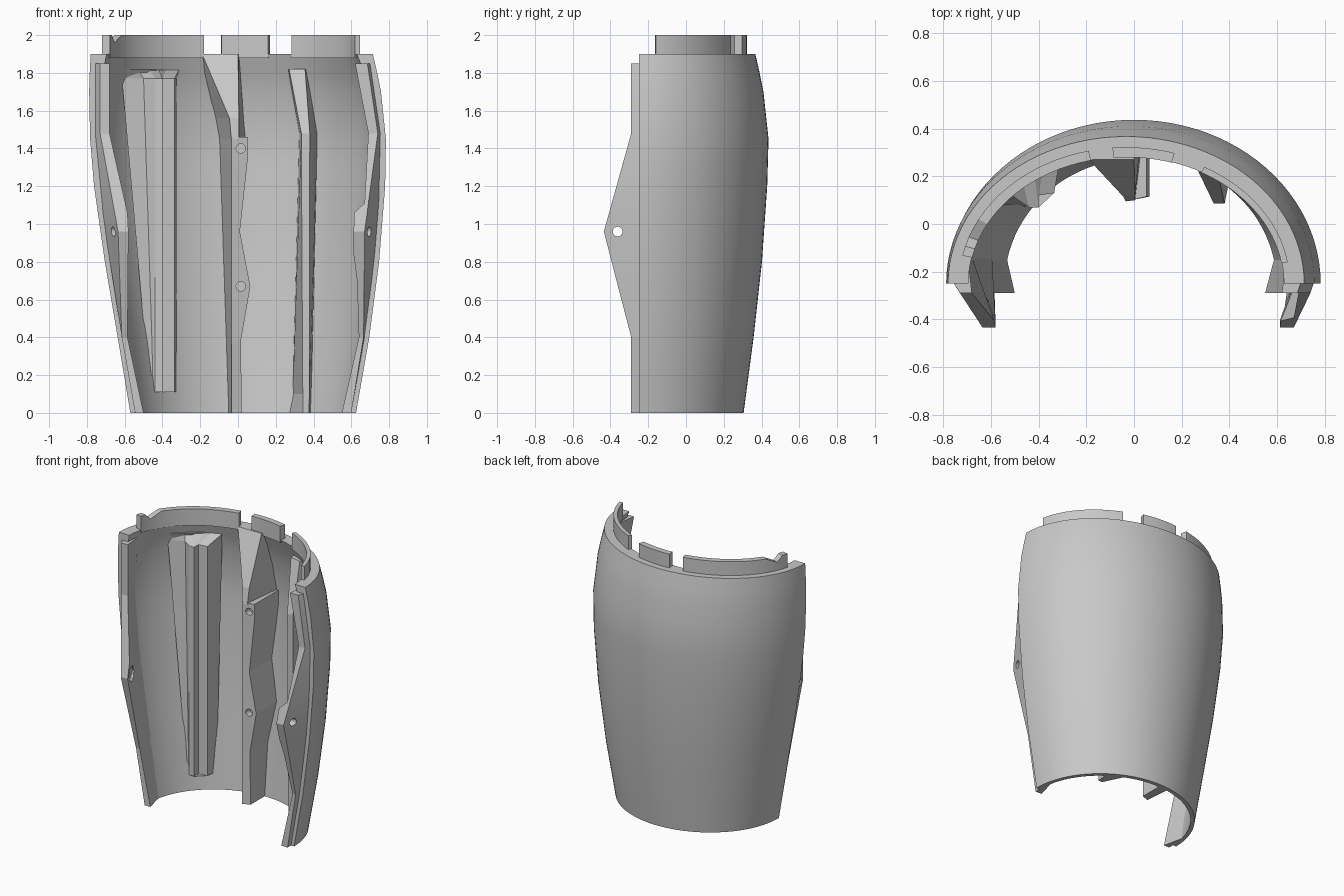
import bpy, bmesh, math
from mathutils import Matrix

if "Cube" in bpy.data.objects:
    bpy.data.objects.remove(bpy.data.objects["Cube"], do_unlink=True)

GREY = (0.58, 0.58, 0.58, 1)
grey = bpy.data.materials.new("plain_grey")
grey.use_nodes = True
grey.diffuse_color = GREY
grey.node_tree.nodes["Principled BSDF"].inputs["Base Color"].default_value = GREY

EDGE_Y = -0.25
# height, right edge x, left edge x, back y, wall thickness
PROFILE = [
    (0.0, -0.57, 0.625, 0.305, 0.028),
    (0.4, -0.637, 0.695, 0.358, 0.035),
    (0.8, -0.705, 0.747, 0.402, 0.04),
    (1.2, -0.762, 0.779, 0.43, 0.045),
    (1.45, -0.783, 0.783, 0.437, 0.045),
    (1.7, -0.788, 0.757, 0.41, 0.055),
    (1.8, -0.785, 0.737, 0.39, 0.07),
    (1.9, -0.78, 0.714, 0.367, 0.085),
]


def lerp_rows(rows, z):
    """Interpolate a table whose first column is the height."""
    z = min(max(z, rows[0][0]), rows[-1][0])
    for a, b in zip(rows, rows[1:]):
        if z <= b[0]:
            f = (z - a[0]) / (b[0] - a[0])
            return [p + (q - p) * f for p, q in zip(a, b)][1:]


def ellipse(z, inset):
    """Centre x, half width and depth of the half-ellipse section."""
    xl, xr, yb, _ = lerp_rows(PROFILE, z)
    return (xl + xr) / 2, (xr - xl) / 2 - inset, yb - EDGE_Y - inset


def arc(z, inset, t0=0.0, t1=math.pi, n=48, height=None):
    cx, a, b = ellipse(z, inset)
    h = z if height is None else height
    ts = [t0 + (t1 - t0) * i / n for i in range(n + 1)]
    return [(cx + a * math.cos(t), EDGE_Y + b * math.sin(t), h) for t in ts]


def thickness(z):
    return lerp_rows(PROFILE, z)[3]


def wall_y(x, z):
    """Inner wall depth at x, slightly buried."""
    cx, a, b = ellipse(z, thickness(z) - 0.01)
    return EDGE_Y + b * math.sqrt(max(0, 1 - ((x - cx) / a) ** 2))


def wall_x(y, z, side):
    """Inner wall position at depth y, slightly buried."""
    cx, a, b = ellipse(z, thickness(z) - 0.005)
    return cx + side * a * math.sqrt(1 - ((y - EDGE_Y) / b) ** 2)


def finish(name, bm):
    bmesh.ops.recalc_face_normals(bm, faces=bm.faces)
    mesh = bpy.data.meshes.new(name)
    bm.to_mesh(mesh)
    bm.free()
    mesh.materials.append(grey)
    ob = bpy.data.objects.new(name, mesh)
    bpy.context.collection.objects.link(ob)
    return ob


def loft(name, rings):
    """Skin equal, even-sized rings and cap both ends with quad strips."""
    bm = bmesh.new()
    vs = [[bm.verts.new(p) for p in ring] for ring in rings]
    n = len(rings[0])
    for lo, hi in zip(vs, vs[1:]):
        for i in range(n):
            j = (i + 1) % n
            bm.faces.new((lo[i], lo[j], hi[j], hi[i]))
    for ring in (vs[0], vs[-1]):
        for i in range(n // 2 - 1):
            bm.faces.new((ring[i], ring[i + 1], ring[n - 2 - i], ring[n - 1 - i]))
    return finish(name, bm)


def activate(ob):
    bpy.ops.object.select_all(action="DESELECT")
    ob.select_set(True)
    bpy.context.view_layer.objects.active = ob


def smooth(ob, angle=25):
    activate(ob)
    bpy.ops.object.shade_smooth_by_angle(angle=math.radians(angle))


def drill(ob, centre, axis, radius, depth, sides=20):
    """Cut a round or hexagonal hole along the x or y axis."""
    turn = Matrix.Rotation(math.pi / 2, 4, "Y" if axis == "x" else "X")
    bm = bmesh.new()
    bmesh.ops.create_cone(bm, cap_ends=True, segments=sides, radius1=radius, radius2=radius,
                          depth=depth, matrix=Matrix.Translation(centre) @ turn)
    cutter = finish("hole_cutter", bm)
    cutter.hide_render = True
    mod = ob.modifiers.new("hole", "BOOLEAN")
    mod.operation, mod.solver, mod.object = "DIFFERENCE", "EXACT", cutter
    activate(ob)
    bpy.ops.object.modifier_apply(modifier=mod.name)
    bpy.data.objects.remove(cutter, do_unlink=True)


# Curved shell
heights = [0, 0.2, 0.4, 0.6, 0.8, 1.0, 1.2, 1.325, 1.45, 1.575, 1.7, 1.8, 1.9]
smooth(loft("shell", [arc(z, 0) + arc(z, thickness(z))[::-1] for z in heights]))

# Raised lip segments along the top rim; the right one has a notch near its end
for name, x0, x1, inset, notch in (("right_lip", -0.72, -0.19, 0.045, {13: 0.02, 14: 0.04}),
                                   ("middle_lip", -0.09, 0.17, 0.045, {}),
                                   ("left_lip", 0.295, 0.645, 0.06, {})):
    cx, a, b = ellipse(1.9, inset)
    t0, t1 = (math.acos((x - cx) / a) for x in (x1, x0))
    rings = []
    for h, drop in ((1.88, {}), (2.0, notch)):
        sides = [[(x, y, z - drop.get(i, 0)) for i, (x, y, z) in enumerate(arc(1.9, d, t0, t1, 16, h))]
                 for d in (inset, 0.087)]
        rings.append(sides[0] + sides[1][::-1])
    smooth(loft(name, rings))

# Edge flanges with a pointed tab: height, front y, outer x, inner x
RIGHT = [(0, -0.29, -0.545, -0.5), (0.4, -0.29, -0.615, -0.585), (0.96, -0.435, -0.635, -0.58),
         (1.06, -0.407, -0.653, -0.585), (1.48, -0.29, -0.73, -0.68), (1.85, -0.29, -0.73, -0.68)]
LEFT = [(0, -0.29, 0.6, 0.55), (0.4, -0.29, 0.665, 0.64), (0.7, -0.368, 0.668, 0.63),
        (0.84, -0.404, 0.669, 0.612), (0.96, -0.435, 0.67, 0.612), (1.06, -0.407, 0.684, 0.615),
        (1.11, -0.393, 0.69, 0.67), (1.48, -0.29, 0.74, 0.69), (1.85, -0.29, 0.685, 0.62)]
for name, rows, side in (("right_flange", RIGHT, -1), ("left_flange", LEFT, 1)):
    rings = []
    for z, y, xo, xi in rows:
        cx, a, _ = ellipse(z, 0)
        edge = cx + side * a
        rings.append([(edge - side * 0.025, EDGE_Y + 0.005, z), (xo, y, z), (xi, y, z),
                      (wall_x(-0.14, z, side), -0.14, z)])
    flange = loft(name, rings)
    drill(flange, (side * 0.65, -0.362, 0.96), "x", 0.026, 0.6)
    if side < 0:
        drill(flange, (-0.54, -0.352, 0.96), "x", 0.055, 0.19, 6)
    smooth(flange, 10)


def rib(name, sections):
    """Loft (height, [(x, y), ...]) sections; y is limited to the wall."""
    ob = loft(name, [[(x, min(y, wall_y(x, z)), z) for x, y in pts] for z, pts in sections])
    smooth(ob, 5)
    return ob


WALL = 9  # pushes a point back onto the wall

# Right rib: stepped ridge with a flared top; rows are height, base x, shoulder x and y
right = [(z, [(base, WALL), (sx, sy), (-0.44, 0.07), (-0.4, 0.07),
              (-0.4, 0.12), (-0.335, 0.13), (-0.325, WALL), (-0.38, WALL)])
         for z, base, sx, sy in ((0.11, -0.46, -0.45, 0.08), (0.36, -0.49, -0.455, 0.08),
                                 (1.77, -0.615, -0.5, 0.11))]
right.append((1.82, [(x, WALL) for x in (-0.63, -0.53, -0.47, -0.42, -0.38, -0.31, -0.32, -0.36)]))
rib("right_rib", right)

# Centre rib with widened screw bosses; rows are height and right side x
centre = [(z, [(-0.05 - z * 0.034, WALL), (-0.035, 0.095), (x, 0.115), (x, WALL)])
          for z, x in ((0, 0.02), (0.38, 0.015), (0.67, 0.065), (0.96, 0.01), (1.35, 0.052), (1.46, 0.052))]
centre_rib = rib("centre_rib", centre)
for z in (0.67, 1.4):
    drill(centre_rib, (0.015, 0.1, z), "y", 0.025, 0.1)
rib("centre_rib_wedge", [
    (1.45, [(-0.1, WALL), (-0.035, 0.095), (0.005, 0.1), (0.04, WALL)]),
    (1.56, [(-0.12, WALL), (-0.045, 0.115), (0.005, 0.12), (0.03, WALL)]),
    (1.9, [(-0.2, WALL), (-0.19, 0.27), (0, 0.27), (0.005, WALL)]),
])

# Left rib with a sloped top
rib("left_rib", [
    (0, [(0.27, WALL), (0.345, 0.085), (0.375, 0.085), (0.385, WALL)]),
    (0.1, [(0.29, WALL), (0.343, 0.085), (0.378, 0.085), (0.388, WALL)]),
    (1.48, [(0.325, WALL), (0.335, 0.085), (0.38, 0.085), (0.42, WALL)]),
    (1.82, [(0.265, WALL), (0.27, 0.22), (0.355, 0.2), (0.36, WALL)]),
])
